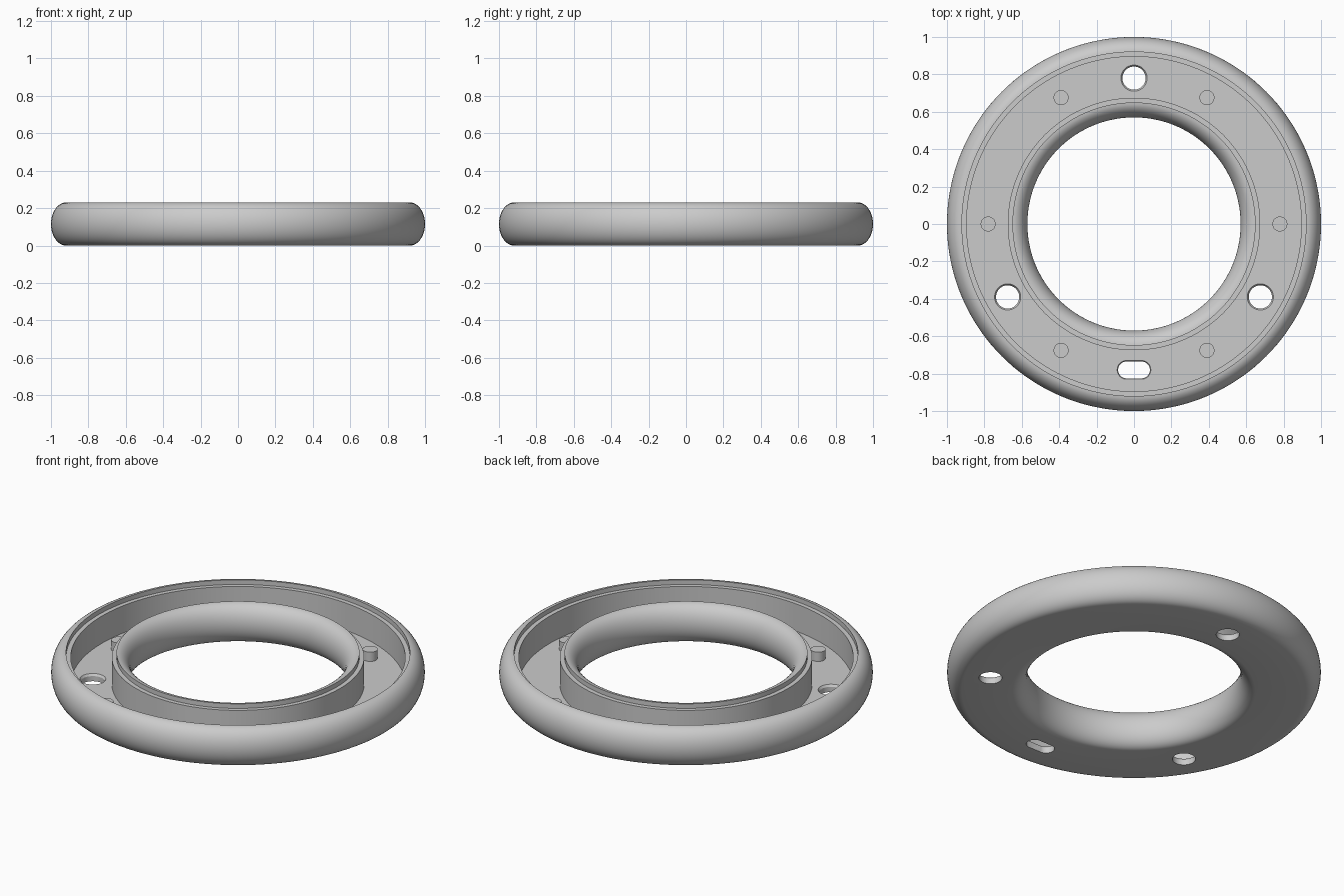
import bpy, bmesh
from math import pi, sin, cos, radians
from mathutils import Matrix, Vector

cube = bpy.data.objects.get("Cube")
if cube:
    bpy.data.objects.remove(cube)

HEIGHT, FLOOR, LEDGE = 0.23, 0.042, 0.203   # overall, channel floor, lid ledge
BOLT_R = 0.78                               # circle carrying holes and posts

grey = bpy.data.materials.new("light_grey")
grey.use_nodes = True
grey.diffuse_color = (0.6, 0.6, 0.6, 1)
grey.node_tree.nodes["Principled BSDF"].inputs["Base Color"].default_value = (0.6, 0.6, 0.6, 1)


def make_object(name, bm):
    bmesh.ops.recalc_face_normals(bm, faces=bm.faces)
    mesh = bpy.data.meshes.new(name)
    bm.to_mesh(mesh)
    bm.free()
    mesh.materials.append(grey)
    obj = bpy.data.objects.new(name, mesh)
    bpy.context.collection.objects.link(obj)
    return obj


def smooth(obj):
    bpy.ops.object.select_all(action='DESELECT')
    obj.select_set(True)
    bpy.context.view_layer.objects.active = obj
    bpy.ops.object.shade_smooth_by_angle(angle=radians(30))


def rounded_side(radius, bulge, steps=20):
    """Half-ellipse wall section from bottom to top."""
    half = HEIGHT / 2
    angles = [-pi / 2 + pi * i / steps for i in range(steps + 1)]
    return [(radius + bulge * cos(a), half + half * sin(a)) for a in angles]


def lathe(profile, steps=144):
    bm = bmesh.new()
    rings = []
    for i in range(steps):
        a = 2 * pi * i / steps
        rings.append([bm.verts.new((r * cos(a), r * sin(a), z)) for r, z in profile])
    n = len(profile)
    for i in range(steps):
        one, two = rings[i], rings[(i + 1) % steps]
        for j in range(n):
            k = (j + 1) % n
            bm.faces.new((one[j], two[j], two[k], one[k]))
    return bm


def hole_cutter(center, radius, stretch, chamfer, steps=40):
    """Round or slotted plug that flares at the channel floor."""
    bm = bmesh.new()
    levels = [(-0.05, 0), (FLOOR - chamfer * 1.5, 0), (FLOOR, chamfer), (FLOOR + 0.03, chamfer)]
    loops = []
    for z, grow in levels:
        loop = []
        for i in range(steps):
            a = 2 * pi * (i + 0.5) / steps
            shift = stretch if cos(a) > 0 else -stretch
            r = radius + grow
            loop.append(bm.verts.new((center.x + shift + r * cos(a), center.y + r * sin(a), z)))
        loops.append(loop)
    for low, high in zip(loops, loops[1:]):
        for i in range(steps):
            k = (i + 1) % steps
            bm.faces.new((low[i], low[k], high[k], high[i]))
    bm.faces.new(loops[0])
    bm.faces.new(loops[-1])
    cutter = make_object("hole_cutter", bm)
    cutter.hide_render = True
    return cutter


def on_circle(degrees):
    a = radians(degrees)
    return Vector((BOLT_R * cos(a), BOLT_R * sin(a), 0))


# Ring-shaped tray: rounded outer wall, channel with lid ledges, rounded inner wall
profile = rounded_side(0.92, 0.08)
profile += [(0.92, LEDGE), (0.895, LEDGE), (0.895, FLOOR),
            (0.675, FLOOR), (0.675, LEDGE), (0.65, LEDGE)]
profile += rounded_side(0.65, -0.08)[::-1]
tray = make_object("ring_tray", lathe(profile))

# Three screw holes and one cable slot
cutters = [hole_cutter(on_circle(d), 0.062, 0, 0.008) for d in (90, 210, 330)]
cutters.append(hole_cutter(on_circle(270), 0.045, 0.04, 0.005))
bpy.context.view_layer.objects.active = tray
for cutter in cutters:
    mod = tray.modifiers.new("hole", 'BOOLEAN')
    mod.operation = 'DIFFERENCE'
    mod.solver = 'EXACT'
    mod.object = cutter
    bpy.ops.object.modifier_apply(modifier=mod.name)
    bpy.data.objects.remove(cutter)
smooth(tray)

# Six short posts on the channel floor
POST_TOP = 0.097
for i in range(6):
    bm = bmesh.new()
    base = FLOOR - 0.01
    spot = on_circle(60 * i) + Vector((0, 0, (base + POST_TOP) / 2))
    bmesh.ops.create_cone(bm, cap_ends=True, segments=32, radius1=0.04, radius2=0.04,
                          depth=POST_TOP - base, matrix=Matrix.Translation(spot))
    smooth(make_object(f"post_{i + 1}", bm))
